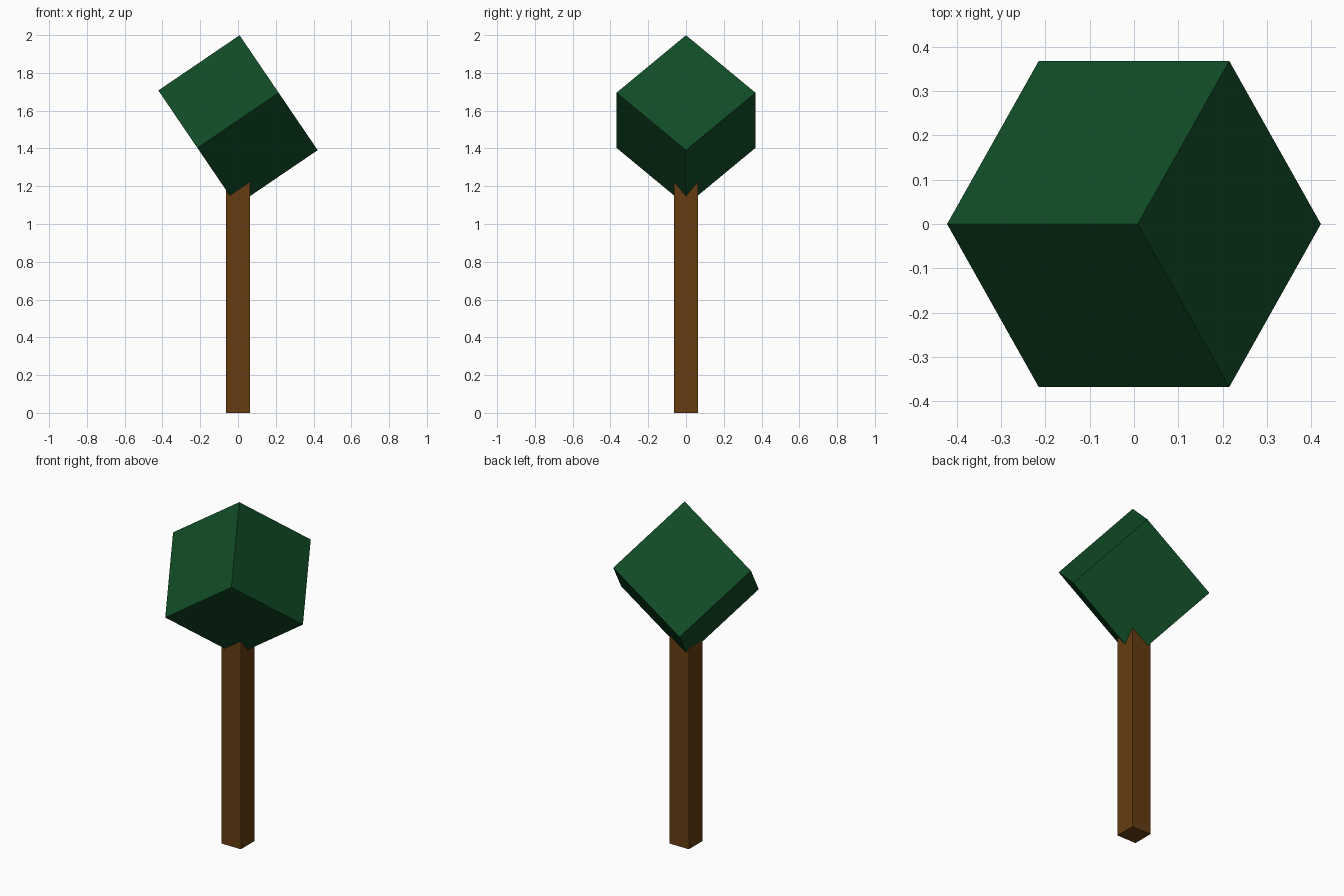
import bpy
from math import radians

if "Cube" in bpy.data.objects:
    bpy.data.objects.remove(bpy.data.objects["Cube"])


def material(name, rgb):
    mat = bpy.data.materials.new(name)
    mat.diffuse_color = (*rgb, 1.0)
    mat.use_nodes = True
    mat.node_tree.nodes["Principled BSDF"].inputs["Base Color"].default_value = mat.diffuse_color
    return mat


def box(name, size, centre, mat, rotation=(0, 0, 0)):
    bpy.ops.mesh.primitive_cube_add(size=1, location=centre, rotation=rotation)
    obj = bpy.context.object
    obj.name = name
    obj.scale = size
    bpy.ops.object.transform_apply(location=False, rotation=False, scale=True)
    obj.data.materials.append(mat)
    return obj


bark = material("bark brown", (0.133, 0.046, 0.006))
leaf = material("leaf green", (0.0053, 0.072, 0.019))

# Square trunk, its top buried in the foliage
trunk_top = 1.28
box("trunk", (0.125, 0.125, trunk_top), (0, 0, trunk_top / 2), bark)

# Foliage cube balanced on a corner
box("foliage", (0.52, 0.52, 0.52), (0, 0, 1.549), leaf,
    (radians(45), radians(-34.2), 0))
